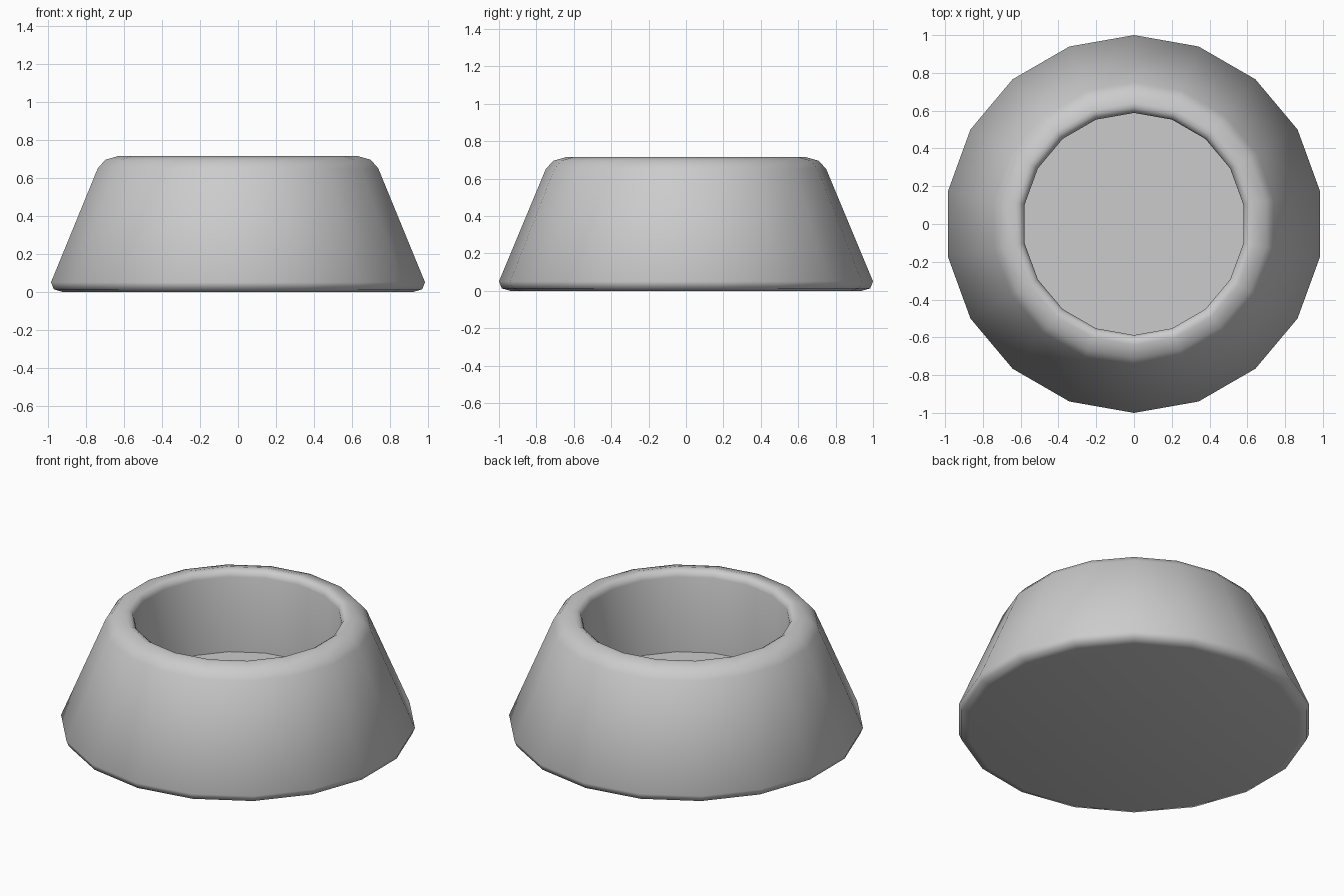
import bpy, bmesh, math

if "Cube" in bpy.data.objects:
    bpy.data.objects.remove(bpy.data.objects["Cube"])

SIDES = 18

# Half cross-section (radius, height): underside, sloped outside, rounded rim, well
PROFILE = [
    (0.94, 0.0), (0.985, 0.013), (1.0, 0.05),
    (0.75, 0.65), (0.71, 0.695), (0.64, 0.715),
    (0.617, 0.713), (0.597, 0.70), (0.588, 0.675),
    (0.588, 0.21),
]


def lathe(name, profile, sides):
    """Spin a profile around z and cap both ends."""
    bm = bmesh.new()
    rings = []
    for r, z in profile:
        angles = [math.pi / 2 + 2 * math.pi * i / sides for i in range(sides)]
        rings.append([bm.verts.new((r * math.cos(a), r * math.sin(a), z)) for a in angles])
    for low, high in zip(rings, rings[1:]):
        for i in range(sides):
            j = (i + 1) % sides
            bm.faces.new((low[i], low[j], high[j], high[i]))
    bm.faces.new(rings[0][::-1])
    bm.faces.new(rings[-1])
    mesh = bpy.data.meshes.new(name)
    bm.to_mesh(mesh)
    bm.free()
    obj = bpy.data.objects.new(name, mesh)
    bpy.context.collection.objects.link(obj)
    return obj


# Pet bowl body, smooth outside with a crisp floor edge in the well
bowl = lathe("bowl", PROFILE, SIDES)
bpy.context.view_layer.objects.active = bowl
bowl.select_set(True)
bpy.ops.object.shade_smooth_by_angle(angle=math.radians(60))
